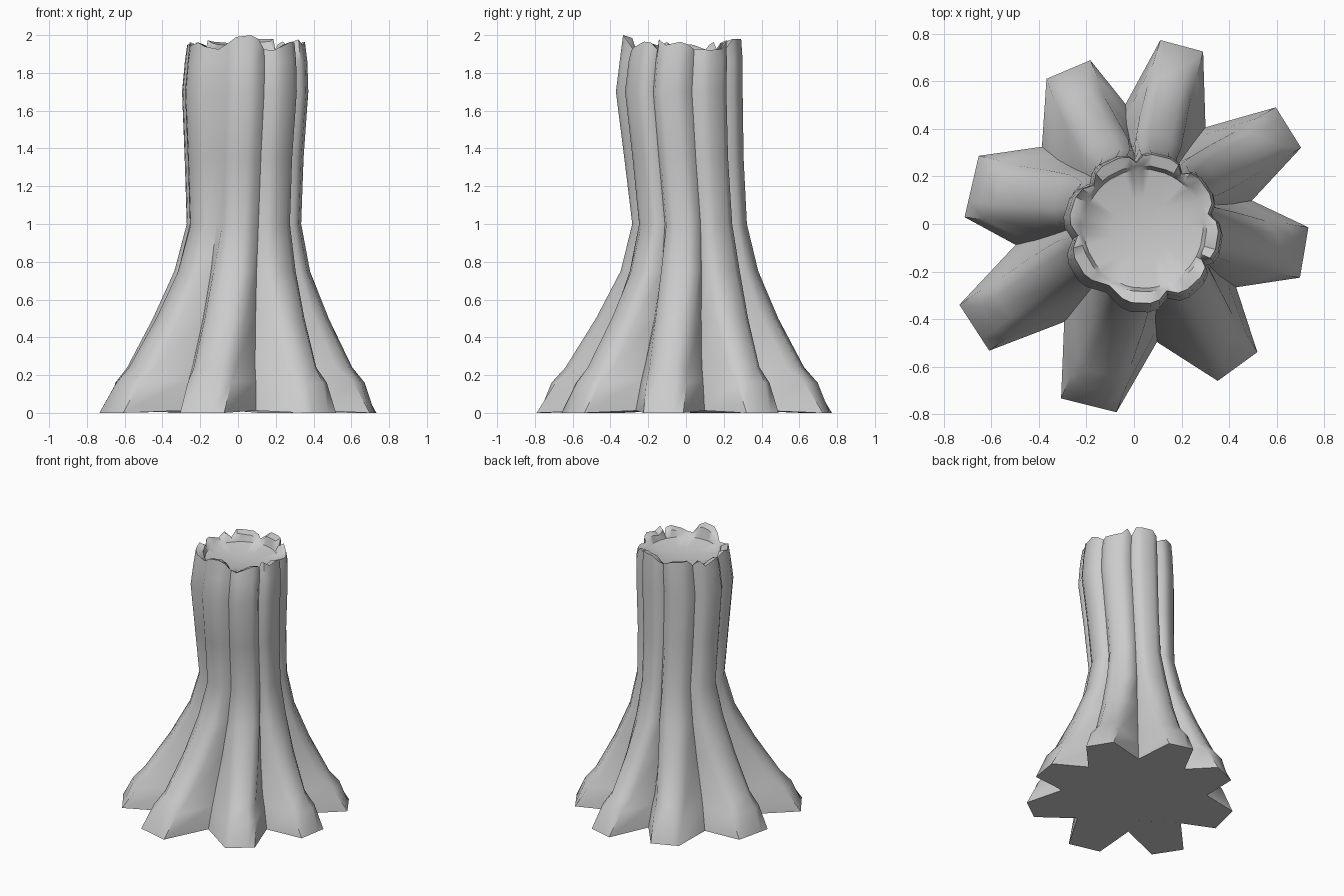
import bpy, bmesh, random
from math import radians, cos, sin
from mathutils import Vector

if "Cube" in bpy.data.objects:
    bpy.data.objects.remove(bpy.data.objects["Cube"])

random.seed(4)

# Roots: angle at ground, angle at trunk top, reach, half width of toe, height of broken rim
ROOTS = [(-104, -92, 0.785, 0.12, 1.99), (-54, -47, 0.74, 0.103, 1.94),
         (-9.5, -9, 0.725, 0.107, 1.96), (32, 35, 0.765, 0.10, 1.94),
         (75, 76, 0.775, 0.093, 1.96), (113, 116, 0.705, 0.10, 1.95),
         (167, 162, 0.70, 0.132, 1.94), (213, 210, 0.80, 0.115, 1.96)]

# Rings: z, ridge radius, shoulder drop, half width, valley radius, centre x, centre y
RINGS = [(0.00, 0.75, 0.00, 0.108, 0.505, 0.00, 0.00),
         (0.16, 0.69, 0.035, 0.108, 0.455, 0.00, 0.00),
         (0.24, 0.62, 0.06, 0.105, 0.42, 0.00, 0.00),
         (0.50, 0.475, 0.05, 0.105, 0.345, 0.01, 0.01),
         (0.75, 0.36, 0.03, 0.10, 0.295, 0.02, 0.02),
         (1.00, 0.302, 0.018, 0.08, 0.268, 0.03, 0.02),
         (1.35, 0.315, 0.018, 0.078, 0.28, 0.03, -0.01),
         (1.70, 0.335, 0.018, 0.082, 0.295, 0.035, -0.035),
         (1.86, 0.325, 0.018, 0.08, 0.288, 0.04, -0.025),
         (1.93, 0.312, 0.016, 0.078, 0.278, 0.04, -0.02)]


def ring_points(z, ridge, drop, half, valley, cx, cy):
    """One trunk section: four points across each root and one in each valley."""
    low = max(0.0, 1 - z / 0.9)
    twist = min(1.0, z / 1.6)
    angles = [a + (b - a) * twist for a, b, *_ in ROOTS]
    points = []
    for i, (_, _, reach, toe, _) in enumerate(ROOTS):
        a = radians(angles[i])
        out, side = Vector((cos(a), sin(a), 0)), Vector((-sin(a), cos(a), 0))
        r = ridge * (1 + (reach / 0.75 - 1) * low)
        w = half * (1 + (toe / 0.108 - 1) * low)
        for t in (-1, -0.5, 0.5, 1):
            rr = r - (drop if abs(t) == 1 else 0)
            points.append(Vector((cx, cy, z)) + out * rr + side * w * t)
        nxt = angles[(i + 1) % 8] + (360 if i == 7 else 0)
        m = radians((angles[i] + nxt) / 2)
        points.append(Vector((cx + valley * cos(m), cy + valley * sin(m), z + 0.012 * low)))
    return points


bm = bmesh.new()
loops = [ring_points(*r) for r in RINGS]
centre = Vector((0.04, -0.02, 0))

# Broken rim heights
for k, p in enumerate(loops[-1]):
    if k % 5 == 4:
        p.z = 1.925
    else:
        p.z = ROOTS[k // 5][4] + random.uniform(-0.025, 0.03)
    if k < 4:
        p.z = (1.96, 1.99, 2.0, 1.98)[k]
    p.z = min(p.z, 2.0)

# Inner lip, hollow wall and sunken floor
for radius, height in ((0.265, None), (0.25, 1.90), (0.13, 1.875)):
    inner = []
    for p in loops[len(RINGS) - 1]:
        d = Vector((p.x, p.y, 0)) - centre
        q = centre + d.normalized() * radius
        q.z = height if height else p.z - 0.015
        inner.append(q)
    loops.append(inner)

# Skin the loops and close both ends
rows = [[bm.verts.new(p) for p in loop] for loop in loops]
n = len(rows[0])
for a, b in zip(rows, rows[1:]):
    for i in range(n):
        j = (i + 1) % n
        bm.faces.new((a[i], a[j], b[j], b[i]))
bm.faces.new(list(reversed(rows[0])))
middle = bm.verts.new(centre + Vector((0, 0, 1.868)))
for i in range(n):
    bm.faces.new((rows[-1][i], rows[-1][(i + 1) % n], middle))
bmesh.ops.recalc_face_normals(bm, faces=bm.faces)

mesh = bpy.data.meshes.new("tree_stump")
bm.to_mesh(mesh)
bm.free()
stump = bpy.data.objects.new("tree_stump", mesh)
bpy.context.collection.objects.link(stump)
bpy.context.view_layer.objects.active = stump
stump.select_set(True)
bpy.ops.object.shade_smooth_by_angle(angle=radians(50))
